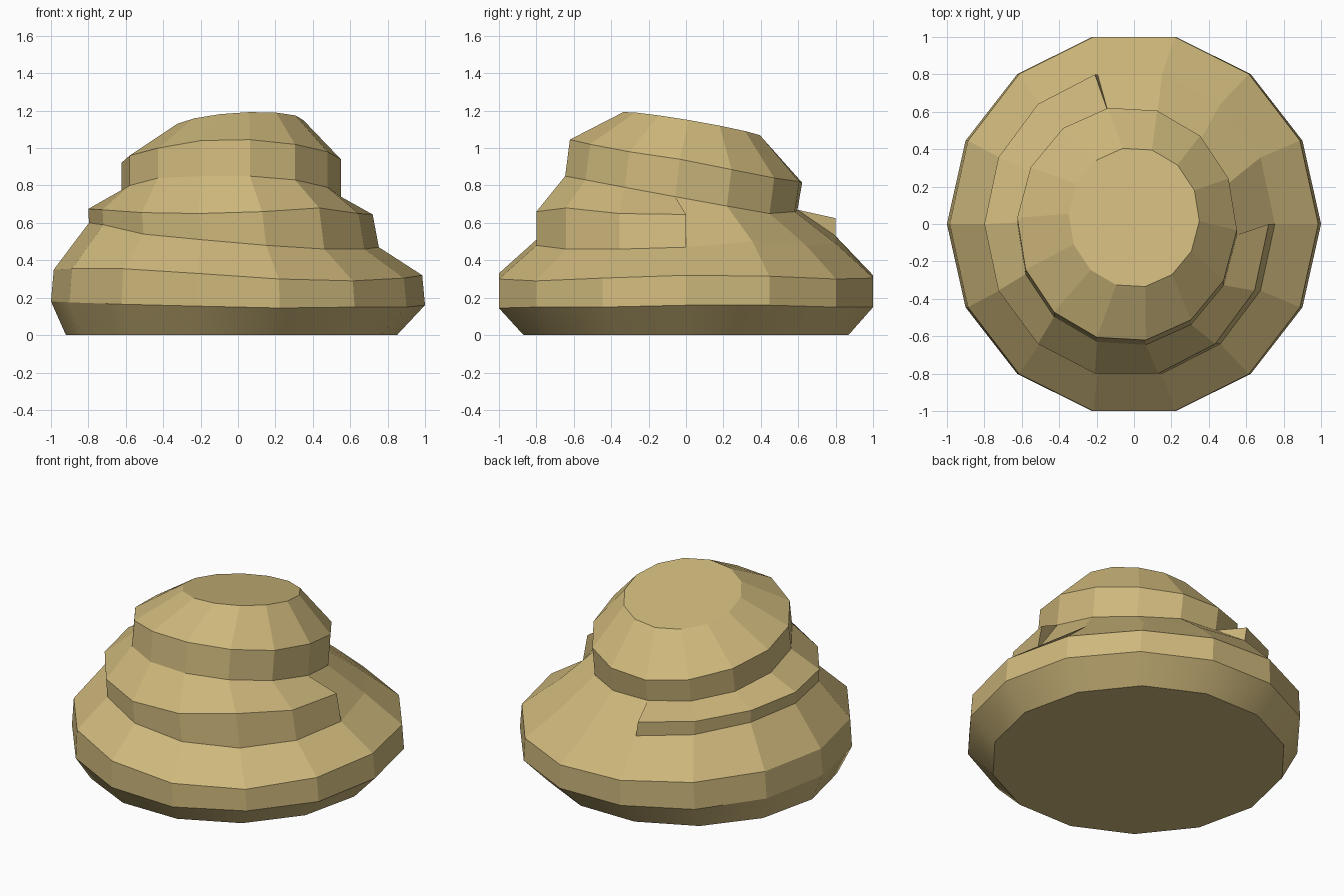
import bpy, bmesh, math
from mathutils import Vector

if "Cube" in bpy.data.objects:
    bpy.data.objects.remove(bpy.data.objects["Cube"])

N = 14  # sides of every ring
mat = bpy.data.materials.new("warm tan")
mat.diffuse_color = (0.62, 0.48, 0.20, 1)
mat.use_nodes = True
mat.node_tree.nodes["Principled BSDF"].inputs["Base Color"].default_value = mat.diffuse_color


def ring(rx, ry, heights, cx=0, cy=0, turn=0):
    """Ellipse of N points, counter-clockwise from +x; each has its own height."""
    pts = []
    for k in range(N):
        a = 2 * math.pi * k / N + math.radians(turn)
        pts.append(Vector((cx + rx * math.cos(a), cy + ry * math.sin(a), heights[k])))
    return pts


def skin(bm, low, high, span=range(N), smooth=False):
    """Wall of quads between two rings over a span of sides."""
    for k in span:
        j = (k + 1) % N
        f = bm.faces.new([bm.verts.new(p) for p in (low[k], low[j], high[j], high[k])])
        f.smooth = smooth


def poly(bm, pts):
    bm.faces.new([bm.verts.new(p) for p in pts])


def finish(bm, name):
    bmesh.ops.remove_doubles(bm, verts=bm.verts, dist=0.0005)
    me = bpy.data.meshes.new(name)
    bm.to_mesh(me)
    bm.free()
    me.materials.append(mat)
    ob = bpy.data.objects.new(name, me)
    bpy.context.collection.objects.link(ob)
    return ob


# Rings from bottom to top; the heights climb around the spiral
foot = ring(0.885, 0.89, [0] * N, cx=-0.035)
belly_low = ring(1, 1.026, [.16, .16, .15, .15, .155, .16, .17, .18, .175, .165, .155, .145, .15, .15])
belly_top = ring(.985, 1.026, [.32, .315, .30, .305, .32, .335, .345, .35, .355, .355, .33, .30, .29, .305])
mid_low = ring(.775, .82, [.47, .50, .48, .49, .53, .56, .59, .60, .59, .54, .51, .48, .46, .46], cx=-.022)
mid_top = ring(.76, .82, [.645, .6, .6, .6, .625, .65, .67, .675, .67, .655, .65, .66, .68, .65], cx=-.04)
top_low = ring(.588, .63, [.74, .69, .65, .66, .67, .69, .72, .76, .80, .84, .85, .85, .83, .79],
               cx=-.037, cy=-.025, turn=-3)
top_high = ring(.588, .63, [.94, .885, .84, .82, .815, .84, .88, .92, .96, 1.0, 1.04, 1.045, 1.02, .98],
                cx=-.037, turn=-3)
crown = ring(.35, .375, [0] * N, cy=.035, turn=-3)
for p in crown:  # tilted crown plane
    p.z = 1.125 - .172 * (p.y - .035) + .06 * p.x

# Wide bottom coil with its slope, running up to the top coil at the back right
bm = bmesh.new()
poly(bm, foot[::-1])
skin(bm, foot, belly_low, smooth=True)
skin(bm, belly_low, belly_top)
skin(bm, belly_top, mid_low)
skin(bm, mid_low, top_low, range(0, 4))
finish(bm, "bottom_coil")

# Middle coil: partial step with triangular ends
bm = bmesh.new()
skin(bm, mid_low, mid_top, range(4, N))
skin(bm, mid_top, top_low, range(4, N))
poly(bm, (mid_low[0], top_low[0], mid_top[0]))
poly(bm, (mid_low[4], mid_top[4], top_low[4]))
finish(bm, "middle_coil")

# Top coil with tilted flat crown
bm = bmesh.new()
skin(bm, top_low, top_high)
skin(bm, top_high, crown)
poly(bm, crown)
finish(bm, "top_coil")
